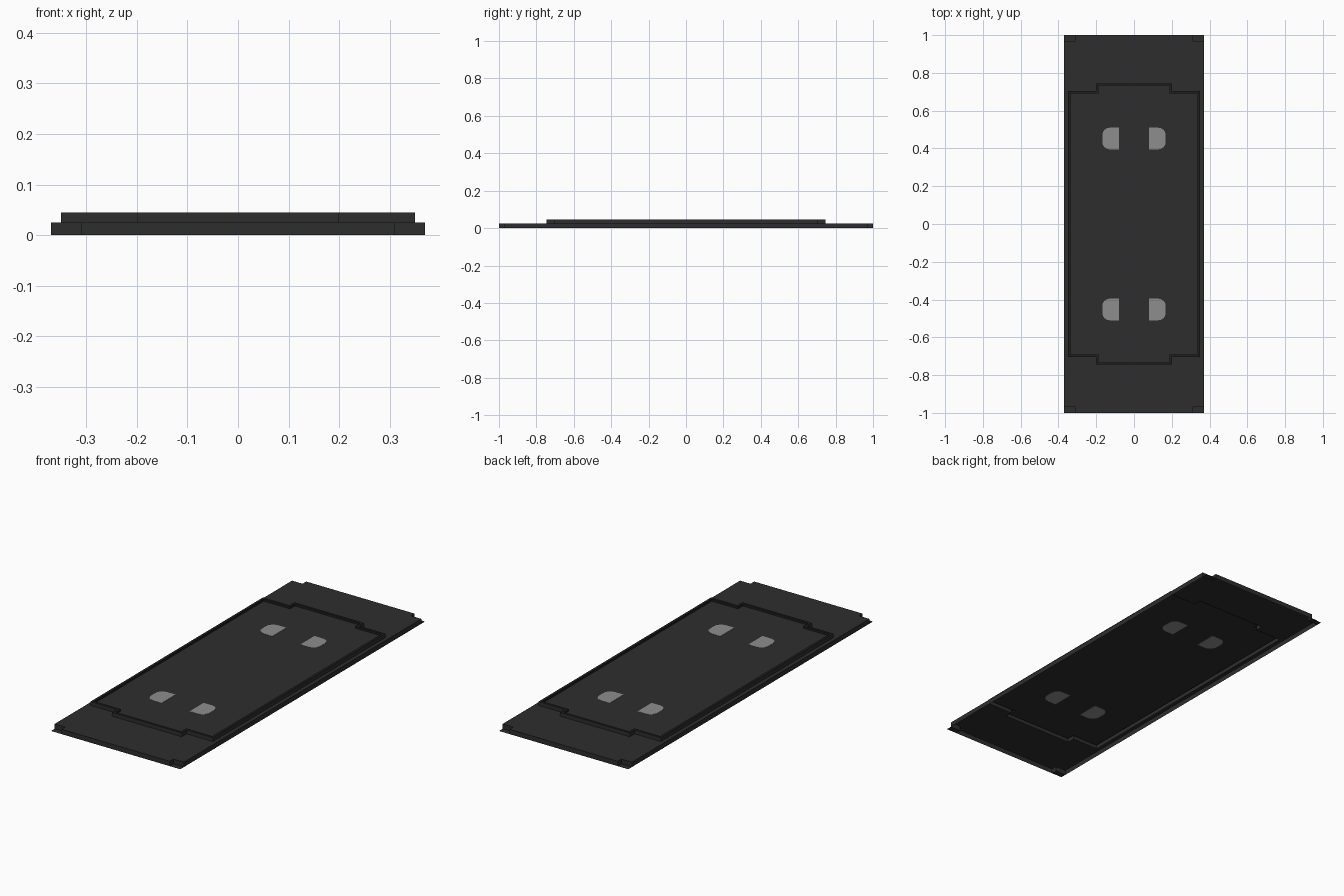
import bpy, bmesh, math

if "Cube" in bpy.data.objects:
    bpy.data.objects.remove(bpy.data.objects["Cube"])


def material(name, v):
    m = bpy.data.materials.new(name)
    m.diffuse_color = (*v, 1)
    m.use_nodes = True
    m.node_tree.nodes["Principled BSDF"].inputs["Base Color"].default_value = m.diffuse_color
    return m


body = material("charcoal", (0.027, 0.027, 0.027))
dark = material("near_black", (0.013, 0.014, 0.013))
light = material("light_grey", (0.27, 0.27, 0.27))


def outline(xw, ys, xn, ye, z):
    # twelve-corner outline: long sides at xw, narrower ends at ye
    q = [(xw, ys), (xn, ys), (xn, ye)]
    pts = q + [(-x, y) for x, y in reversed(q)]
    pts += [(-x, -y) for x, y in q] + [(x, -y) for x, y in reversed(q)]
    return [(x, y, z) for x, y in pts]


def finish(bm, name, mat):
    me = bpy.data.meshes.new(name)
    bm.to_mesh(me)
    bm.free()
    me.materials.append(mat)
    ob = bpy.data.objects.new(name, me)
    bpy.context.collection.objects.link(ob)
    return ob


def rings(name, loops, mat, fill=False):
    bm = bmesh.new()
    vs = [[bm.verts.new(p) for p in lp] for lp in loops]
    for a, b in zip(vs, vs[1:]):
        n = len(a)
        for i in range(n):
            j = (i + 1) % n
            bm.faces.new((a[j], a[i], b[i], b[j]))
    if fill:
        bm.faces.new(list(reversed(vs[-1])))
    for f in bm.faces:
        f.normal_update()
    # flat faces look upward, walls keep their winding
        if f.normal.z < -0.5:
            f.normal_flip()
    return finish(bm, name, mat)


T, R, P, W = 0.025, 0.045, 0.034, 0.013
base = (0.37, 0.97, 0.31, 1.0)
pan = (0.35, 0.705, 0.2, 0.745)
inn = (0.35 - W, 0.705 - W, 0.2 - W, 0.745 - W)

# hollow tray: side walls, top sheet and step up around the panel
rings("base_plate", [outline(*base, 0), outline(*base, T),
                     outline(*pan, T), outline(*pan, R)], body)
# dark raised rim
rings("panel_rim", [outline(*pan, R), outline(*inn, R), outline(*inn, P)], dark)
# centre panel inside the rim
rings("centre_panel", [outline(*inn, P)], body, fill=True)

# flat ground tabs in the corner notches
bm = bmesh.new()
for sx in (-1, 1):
    for sy in (-1, 1):
        c = [(0.31, 0.97), (0.37, 0.97), (0.37, 1.0), (0.31, 1.0)]
        f = bm.faces.new([bm.verts.new((sx * x, sy * y, 0)) for x, y in c])
        f.normal_update()
        if f.normal.z < 0:
            f.normal_flip()
finish(bm, "corner_tabs", body)

# four D-shaped contact pads, flat side toward the middle
for sx in (-1, 1):
    for sy in (-1, 1):
        r = 0.04
        pts = [(0.08, 0.395), (0.08, 0.51)]
        for cy, a0 in ((0.51 - r, 90), (0.395 + r, 0)):
            for k in range(5):
                a = math.radians(a0 - k * 22.5)
                pts.append((0.168 - r + r * math.cos(a), cy + r * math.sin(a)))
        bm = bmesh.new()
        f = bm.faces.new([bm.verts.new((sx * x, sy * y, P - 0.001)) for x, y in pts])
        ext = bmesh.ops.extrude_face_region(bm, geom=[f])
        up = [v for v in ext["geom"] if isinstance(v, bmesh.types.BMVert)]
        bmesh.ops.translate(bm, verts=up, vec=(0, 0, 0.002))
        bmesh.ops.recalc_face_normals(bm, faces=bm.faces)
        finish(bm, "contact_pad", light)
